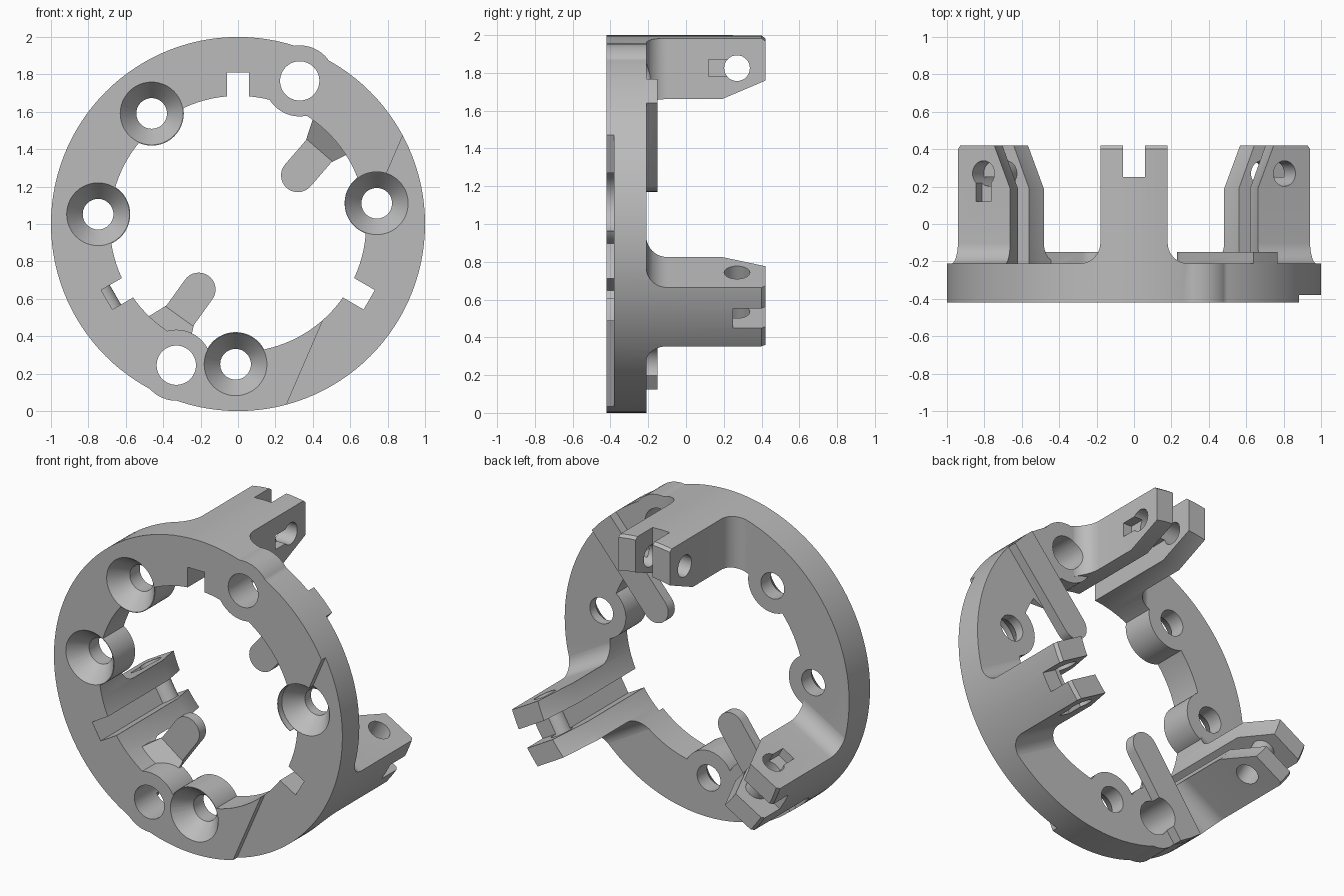
import bpy, bmesh
from math import sin, cos, pi, radians
from mathutils import Vector

if "Cube" in bpy.data.objects:
    bpy.data.objects.remove(bpy.data.objects["Cube"])

FRONT, BACK, TIP = -0.42, -0.21, 0.42
INNER = 0.685


def point(a, b, d):
    """Face-plane coordinates a, b from the ring centre, and depth d."""
    return Vector((a, d, 1 + b))


def make(name, bm):
    bmesh.ops.recalc_face_normals(bm, faces=bm.faces)
    mesh = bpy.data.meshes.new(name)
    bm.to_mesh(mesh)
    bm.free()
    obj = bpy.data.objects.new(name, mesh)
    bpy.context.collection.objects.link(obj)
    return obj


def loft(name, loop_a, loop_b):
    bm = bmesh.new()
    va = [bm.verts.new(p) for p in loop_a]
    vb = [bm.verts.new(p) for p in loop_b]
    bm.faces.new(va)
    bm.faces.new(vb)
    n = len(va)
    for i in range(n):
        j = (i + 1) % n
        bm.faces.new((va[i], va[j], vb[j], vb[i]))
    return make(name, bm)


def prism(name, outline, d0, d1):
    return loft(name, [point(a, b, d0) for a, b in outline],
                [point(a, b, d1) for a, b in outline])


def circle(a, b, r, n=48):
    return [(a + r * cos(2 * pi * i / n), b + r * sin(2 * pi * i / n)) for i in range(n)]


def revolve(name, profile, a=0, b=0, steps=48):
    """Spin a (radius, depth) profile about an axis along the depth."""
    bm = bmesh.new()
    vs = [bm.verts.new(point(a + r, b, d)) for r, d in profile]
    es = [bm.edges.new((vs[i], vs[(i + 1) % len(vs)])) for i in range(len(vs))]
    bmesh.ops.spin(bm, geom=vs + es, cent=point(a, b, 0), axis=(0, 1, 0),
                   angle=2 * pi, steps=steps)
    bmesh.ops.remove_doubles(bm, verts=bm.verts, dist=1e-5)
    return make(name, bm)


def boolean(target, other, operation):
    mod = target.modifiers.new("cut", "BOOLEAN")
    mod.operation = operation
    mod.solver = "EXACT"
    mod.object = other
    bpy.context.view_layer.objects.active = target
    bpy.ops.object.modifier_apply(modifier=mod.name)
    bpy.data.objects.remove(other)


def radial(angle):
    """Maps (radius, sideways, depth) at a clock position into space."""
    u = Vector((cos(angle), sin(angle)))
    t = Vector((sin(angle), -cos(angle)))
    return lambda r, s, d: point(*(u * r + t * s), d)


def radial_box(name, f, r, s, d):
    loops = [[f(rr, ss, dd) for rr, ss in
              ((r[0], s[0]), (r[1], s[0]), (r[1], s[1]), (r[0], s[1]))] for dd in d]
    return loft(name, *loops)


# Full sleeve whose height is later kept only at the brackets
body = revolve("mounting_ring", [
    (INNER, FRONT), (1, FRONT), (1, TIP - 0.02), (0.985, TIP), (0.78, TIP), (INNER, 0.19)],
    steps=120)

# Keep a flat ring plus three brackets with filleted roots
keep = prism("keep_shape", circle(0, 0, 1.3, 64), -0.6, BACK)
W, FIL = 0.18, 0.11
half = [(W, 0.6)] + [(W + FIL * (1 - cos(a)), BACK + FIL * (1 - sin(a)) - 0.001)
                     for a in [pi / 2 * i / 10 for i in range(11)]] + [(W + FIL, -0.35)]
section = half + [(-s, d) for s, d in reversed(half)]
brackets = [radial(radians(a)) for a in (90, 210, 330)]
for f in brackets:
    wedge = loft("bracket_shape", [f(0.55, s, d) for s, d in section],
                 [f(1.2, s, d) for s, d in section])
    boolean(keep, wedge, "UNION")
boolean(body, keep, "INTERSECT")

# Round bosses around the screw and pin holes
screws = [(0.75 * cos(radians(a)), 0.75 * sin(radians(a))) for a in (128, 176, 269, 8.5)]
pins = [(0.33, 0.765), (-0.33, -0.755)]
for r, spots in ((0.172, screws), (0.19, pins)):
    for a, b in spots:
        boolean(body, prism("boss", circle(a, b, r), FRONT, BACK), "UNION")

# Two latch arms lying on the back, each with a sloped web under it
for tip, root in (((0.32, 0.26), (0.705, 0.705)), ((-0.21, -0.35), (-0.555, -0.83))):
    tip, root = Vector(tip), Vector(root)
    u = (root - tip).normalized()
    v = Vector((-u.y, u.x))
    h = 0.09
    arc = [tip - u * h * sin(t) + v * h * cos(t) for t in [pi * i / 16 for i in range(17)]]
    ends = []
    for side in (-1, 1):
        p = tip + v * h * side
        along = -p.dot(u) + (p.dot(u) ** 2 - p.dot(p) + 0.998) ** 0.5
        ends.append(p + u * along)
    outline = arc + [ends[0], root.normalized() * 0.999, ends[1]]
    boolean(body, prism("latch_arm", outline, BACK - 0.006, -0.15), "UNION")

    near, far = tip + u * 0.17, tip + u * 0.36
    bm = bmesh.new()
    for c, w, d in ((near, h, BACK - 0.001), (far, 0.17, BACK - 0.001), (far, 0.17, -0.35)):
        for side in (-1, 1):
            bm.verts.new(point(*(c + v * w * side), d))
    bmesh.ops.convex_hull(bm, input=bm.verts)
    boolean(body, make("arm_web", bm), "UNION")

# Shallow flat step on one side of the front, along a chord
n = Vector((0.918, -0.397))
t = Vector((0.397, 0.918))
step = [n * 0.621 + t * 1.2, n * 0.621 - t * 1.2, n * 1.3 - t * 1.2, n * 1.3 + t * 1.2]
boolean(body, prism("step_cutter", step, -0.6, -0.38), "DIFFERENCE")

# Countersunk screw holes and plain pin holes
for i, (a, b) in enumerate(screws):
    top = -0.38 if i == 3 else FRONT
    sink = revolve("screw_cutter", [(0, -0.6), (0.168, -0.6), (0.168, top),
                                    (0.082, top + 0.11), (0.082, 0), (0, 0)], a, b)
    boolean(body, sink, "DIFFERENCE")
for a, b in pins:
    boolean(body, prism("pin_cutter", circle(a, b, 0.105), -0.6, 0.1), "DIFFERENCE")

# Bracket slots, cross holes and nut pockets
for f in brackets:
    boolean(body, radial_box("slot_cutter", f, (0.5, 0.81), (-0.06, 0.06), (-0.6, 0.6)), "DIFFERENCE")
    boolean(body, radial_box("fork_cutter", f, (0.75, 1.2), (-0.06, 0.06), (0.25, 0.6)), "DIFFERENCE")
    hole = circle(0.825, 0.27, 0.068, 32)
    boolean(body, loft("cross_cutter", [f(r, -0.3, d) for r, d in hole],
                       [f(r, 0.3, d) for r, d in hole]), "DIFFERENCE")
    boolean(body, radial_box("pocket_cutter", f, (0.78, 0.87), (0.12, 0.3), (0.12, 0.27)), "DIFFERENCE")

# Plain grey finish
grey = bpy.data.materials.new("light_grey")
grey.use_nodes = True
colour = (0.5, 0.5, 0.5, 1)
grey.diffuse_color = colour
grey.node_tree.nodes["Principled BSDF"].inputs["Base Color"].default_value = colour
body.data.materials.clear()
body.data.materials.append(grey)

bpy.ops.object.select_all(action="DESELECT")
body.select_set(True)
bpy.context.view_layer.objects.active = body
bpy.ops.object.shade_smooth_by_angle(angle=radians(30))
